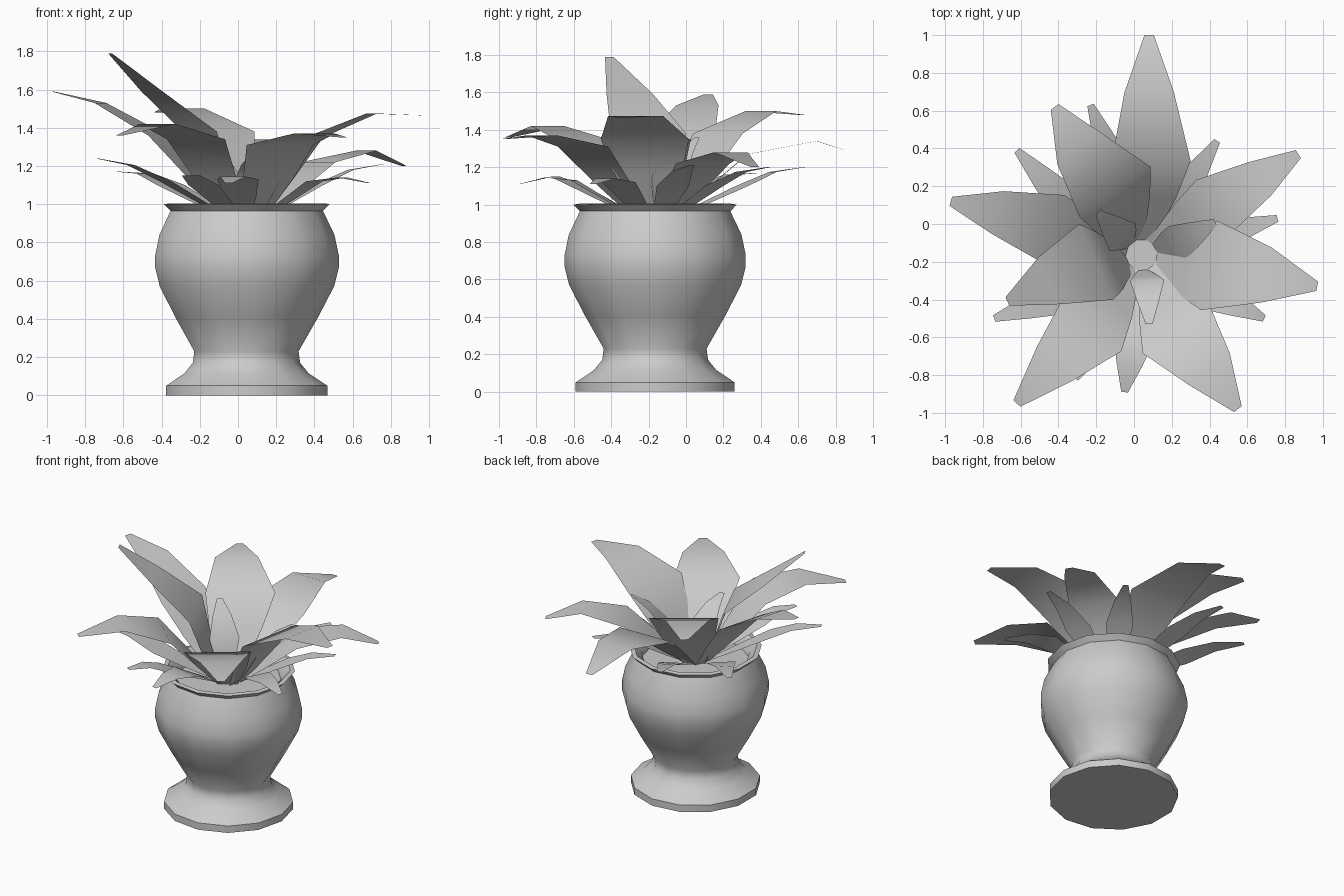
import bpy, math
from mathutils import Vector

if "Cube" in bpy.data.objects:
    bpy.data.objects.remove(bpy.data.objects["Cube"])

CX, CY, SIDES = 0.04, -0.165, 13


def make_object(name, verts, faces, angle):
    mesh = bpy.data.meshes.new(name)
    mesh.from_pydata(verts, [], faces)
    mesh.update()
    ob = bpy.data.objects.new(name, mesh)
    bpy.context.collection.objects.link(ob)
    bpy.ops.object.select_all(action='DESELECT')
    ob.select_set(True)
    bpy.context.view_layer.objects.active = ob
    bpy.ops.object.shade_smooth_by_angle(angle=math.radians(angle))
    return ob


def lathe(name, profile):
    """Spin a radius/height profile around the pot axis, capped at both ends."""
    verts, faces, n = [], [], SIDES
    for r, z in profile:
        for i in range(n):
            a = 2 * math.pi * i / n
            verts.append((CX + r * math.cos(a), CY + r * math.sin(a), z))
    for k in range(len(profile) - 1):
        for i in range(n):
            j = (i + 1) % n
            faces.append((k * n + i, k * n + j, (k + 1) * n + j, (k + 1) * n + i))
    faces.append(tuple(reversed(range(n))))
    last = (len(profile) - 1) * n
    faces.append(tuple(range(last, last + n)))
    return make_object(name, verts, faces, 40)


def leaf(name, shoulder, mid, tip, half_width, tip_width):
    """Single-sided ribbon: narrow base, broad shoulder, tapering tip."""
    shoulder, mid, tip = Vector(shoulder), Vector(mid), Vector(tip)
    centre = Vector((CX, CY, 0.92))
    out = Vector((tip.x - CX, tip.y - CY, 0)).normalized()
    base = centre + out * 0.08
    along = Vector((tip.x - shoulder.x, tip.y - shoulder.y, 0)).normalized()
    side = Vector((-along.y, along.x, 0))
    rows = [(base, half_width * 0.3),
            (base.lerp(shoulder, 0.55), half_width * 0.75),
            (shoulder, half_width),
            (mid, half_width * 0.62),
            (tip, tip_width)]
    verts, faces = [], []
    for p, w in rows:
        verts += [p + side * w, p - side * w]
    for k in range(len(rows) - 1):
        a = 2 * k
        faces.append((a, a + 1, a + 3, a + 2))
    return make_object(name, verts, faces, 60)


# Pot: foot, neck, belly, flared rim, and inside down to the soil
lathe("pot", [(0.428, 0), (0.428, 0.05), (0.33, 0.115), (0.285, 0.17), (0.277, 0.23),
              (0.38, 0.41), (0.463, 0.57), (0.488, 0.67), (0.488, 0.73),
              (0.465, 0.84), (0.405, 0.965), (0.44, 1.0), (0.41, 1.005),
              (0.36, 0.955), (0.35, 0.92)])

# Large leaves: shoulder, mid, tip, half width
large = [
    ((0.09, 0.33, 1.27), (0.08, 0.70, 1.34), (0.08, 1.00, 1.24), 0.21),
    ((-0.10, 0.17, 1.38), (-0.29, 0.40, 1.50), (-0.42, 0.62, 1.48), 0.23),
    ((-0.42, -0.03, 1.36), (-0.72, 0.06, 1.53), (-0.97, 0.12, 1.59), 0.19),
    ((-0.20, -0.20, 1.38), (-0.45, -0.30, 1.59), (-0.67, -0.41, 1.79), 0.22),
    ((-0.22, -0.53, 1.34), (-0.42, -0.74, 1.42), (-0.62, -0.95, 1.36), 0.21),
    ((0.22, -0.55, 1.31), (0.40, -0.77, 1.37), (0.55, -0.98, 1.35), 0.22),
    ((0.40, -0.22, 1.35), (0.70, -0.27, 1.475), (0.97, -0.33, 1.465), 0.24),
    ((0.42, 0.09, 1.22), (0.67, 0.24, 1.28), (0.87, 0.37, 1.20), 0.17),
]
for i, (s, m, t, w) in enumerate(large):
    leaf(f"large_leaf_{i + 1}", s, m, t, w, 0.025)

# Small leaves: shoulder, tip, half width (three upright in the heart, the rest low)
small = [
    ((-0.06, -0.07, 1.15), (-0.19, 0.06, 1.36), 0.10),
    ((0.23, -0.10, 1.15), (0.43, 0.01, 1.35), 0.10),
    ((0.07, -0.30, 1.12), (0.08, -0.53, 1.25), 0.09),
    ((0.00, -0.60, 1.13), (-0.05, -0.89, 1.11), 0.11),
    ((-0.18, -0.58, 1.10), (-0.31, -0.82, 1.15), 0.09),
    ((-0.38, -0.38, 1.12), (-0.74, -0.50, 1.24), 0.10),
    ((-0.35, 0.10, 1.10), (-0.62, 0.39, 1.17), 0.10),
    ((-0.10, 0.30, 1.10), (-0.23, 0.63, 1.20), 0.09),
    ((0.25, 0.15, 1.10), (0.44, 0.44, 1.20), 0.09),
    ((0.42, -0.07, 1.10), (0.76, 0.03, 1.21), 0.09),
    ((0.40, -0.36, 1.12), (0.69, -0.50, 1.11), 0.10),
]
for i, (s, t, w) in enumerate(small):
    m = Vector(s).lerp(Vector(t), 0.5) + Vector((0, 0, 0.025))
    leaf(f"small_leaf_{i + 1}", s, m, t, w, 0.018)
